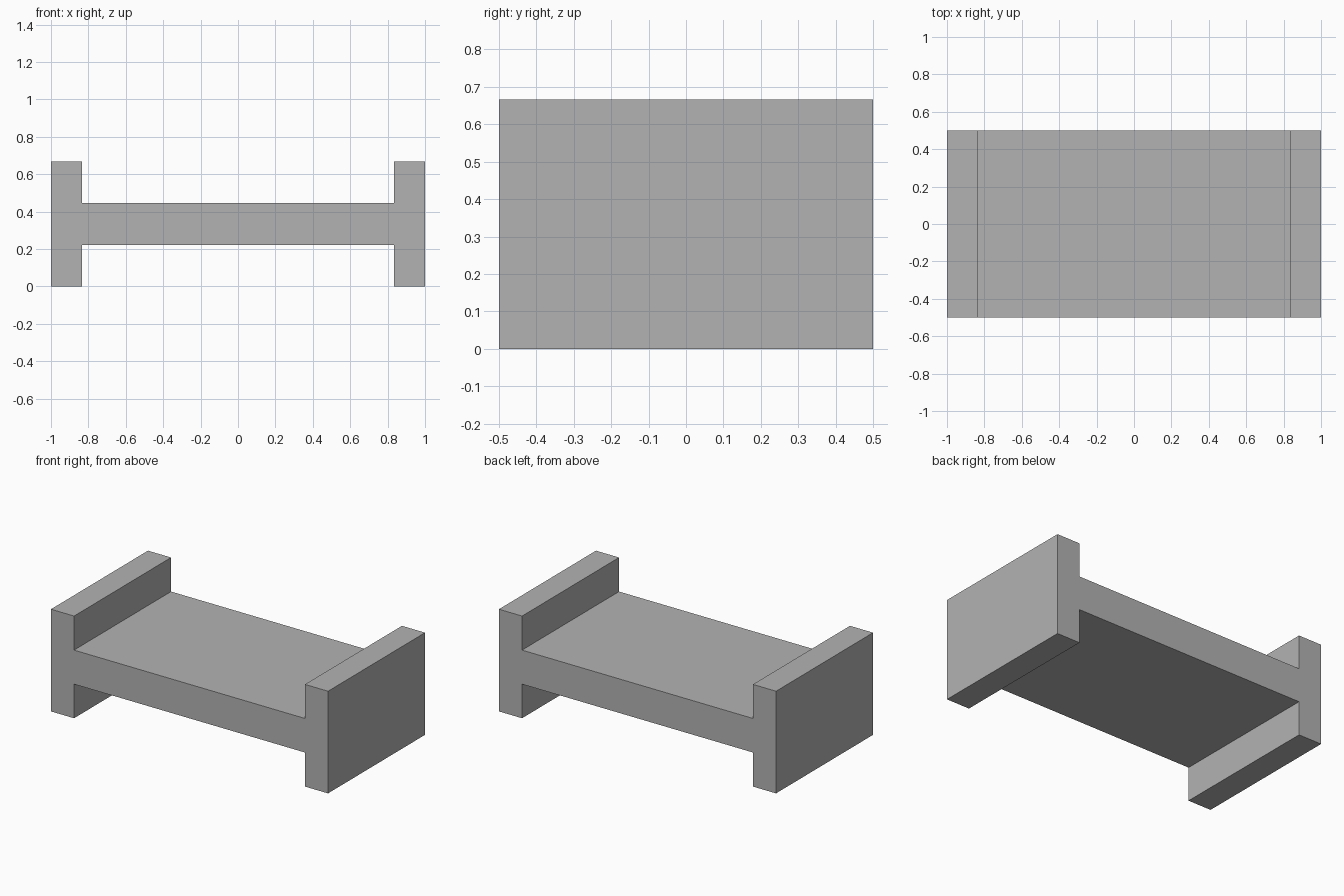
import bpy
import bmesh

if "Cube" in bpy.data.objects:
    bpy.data.objects.remove(bpy.data.objects["Cube"], do_unlink=True)

# Single grey material
GREY = (0.45, 0.45, 0.45, 1)
grey = bpy.data.materials.new("plain grey")
grey.use_nodes = True
grey.diffuse_color = GREY
grey.node_tree.nodes["Principled BSDF"].inputs["Base Color"].default_value = GREY

HALF_LENGTH, HALF_DEPTH, HEIGHT = 1.0, 0.5, 2 / 3
INNER = 5 / 6                      # inner face of each end board
LOW, HIGH = HEIGHT / 3, HEIGHT * 2 / 3  # underside and top of the platform

# H-shaped side profile: right half, then its mirror image
half = [(INNER, LOW), (INNER, 0), (HALF_LENGTH, 0),
        (HALF_LENGTH, HEIGHT), (INNER, HEIGHT), (INNER, HIGH)]
profile = half + [(-x, z) for x, z in reversed(half)]

# Bed frame: platform and end boards as one solid, extruded front to back
bm = bmesh.new()
front = bm.faces.new([bm.verts.new((x, -HALF_DEPTH, z)) for x, z in profile])
extruded = bmesh.ops.extrude_face_region(bm, geom=[front], use_keep_orig=True)
back = [v for v in extruded["geom"] if isinstance(v, bmesh.types.BMVert)]
bmesh.ops.translate(bm, verts=back, vec=(0, 2 * HALF_DEPTH, 0))
bmesh.ops.recalc_face_normals(bm, faces=bm.faces)

mesh = bpy.data.meshes.new("bed_frame")
bm.to_mesh(mesh)
bm.free()
mesh.materials.append(grey)
bed_frame = bpy.data.objects.new("bed_frame", mesh)
bpy.context.collection.objects.link(bed_frame)
